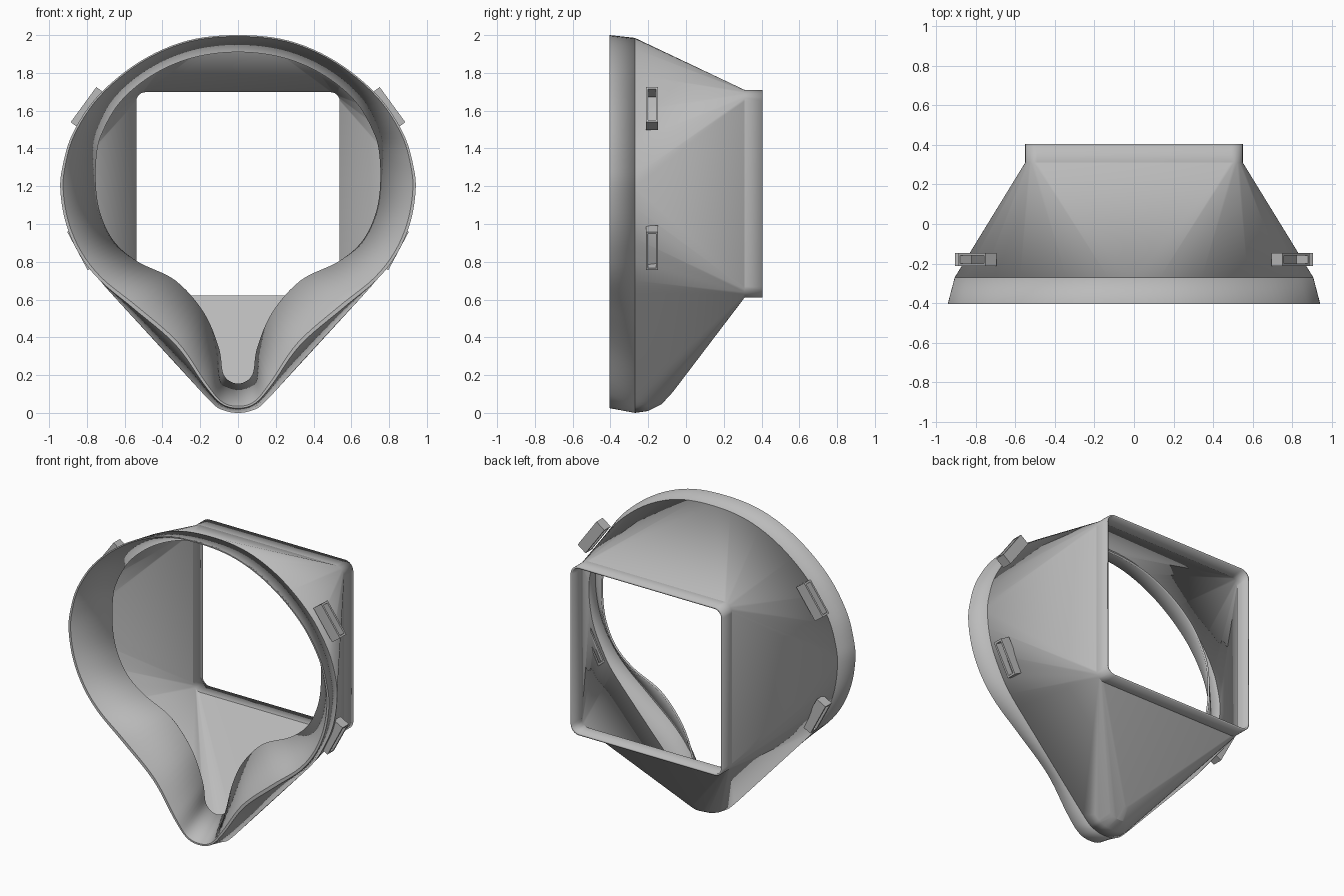
import bpy, bmesh, math
from mathutils import Vector, Matrix

cube = bpy.data.objects.get("Cube")
if cube:
    bpy.data.objects.remove(cube, do_unlink=True)

grey = bpy.data.materials.new("matte_grey")
grey.use_nodes = True
grey.diffuse_color = (0.5, 0.5, 0.5, 1)
grey.node_tree.nodes["Principled BSDF"].inputs["Base Color"].default_value = (0.5, 0.5, 0.5, 1)

FRONT, SHOULDER, NECK, BACK, SEAL = -0.405, -0.27, 0.31, 0.405, -0.22
WALL = 0.012


def finish(name, bm, wall=0.0, angle=25):
    """Turn a bmesh into a shaded object, optionally with wall thickness."""
    mesh = bpy.data.meshes.new(name)
    bm.to_mesh(mesh)
    bm.free()
    mesh.materials.append(grey)
    obj = bpy.data.objects.new(name, mesh)
    bpy.context.collection.objects.link(obj)
    bpy.ops.object.select_all(action='DESELECT')
    obj.select_set(True)
    bpy.context.view_layer.objects.active = obj
    bpy.ops.object.shade_smooth_by_angle(angle=math.radians(angle))
    if wall:
        mod = obj.modifiers.new("wall", 'SOLIDIFY')
        mod.thickness = wall
        mod.offset = -1
    return obj


def outline(half, steps=6):
    """Smooth closed outline through half-profile points, mirrored in x."""
    pts = [Vector(p) for p in half]
    flip = lambda p: Vector((-p.x, p.y))
    ext = [flip(pts[1])] + pts + [flip(pts[-2])]
    side = []
    for a, b, c, d in zip(ext, ext[1:], ext[2:], ext[3:]):
        for i in range(steps):
            t = i / steps
            side.append(0.5 * (2 * b + (c - a) * t + (2 * a - 5 * b + 4 * c - d) * t ** 2
                               + (3 * b - a - 3 * c + d) * t ** 3))
    side.append(pts[-1])
    return side + [flip(p) for p in side[-2:0:-1]]


def ring(bm, pts, y):
    return [bm.verts.new((p.x, y, p.y)) for p in pts]


# Outlines from top centre round to bottom centre
front = outline([(0, 2), (.27, 1.97), (.52, 1.86), (.74, 1.68), (.875, 1.48),
                 (.93, 1.3), (.94, 1.17), (.91, 1), (.84, .84), (.73, .7),
                 (.55, .55), (.33, .36), (.18, .15), (.09, .05), (0, .025)])
shoulder = outline([(0, 1.985), (.26, 1.955), (.5, 1.845), (.71, 1.665), (.84, 1.47),
                    (.895, 1.3), (.905, 1.17), (.88, 1), (.82, .85), (.73, .7),
                    (.53, .481), (.33, .263), (.14, .055), (.07, .012), (0, 0)])
opening = outline([(0, 1.91), (.24, 1.88), (.45, 1.79), (.62, 1.65), (.72, 1.48),
                   (.75, 1.35), (.75, 1.17), (.72, 1.03), (.65, .9), (.53, .8),
                   (.33, .7), (.18, .53), (.1, .34), (.075, .2), (0, .155)])

# Hood: taut skin from the shoulder outline to a rounded rectangular neck
bm = bmesh.new()
ring(bm, shoulder, SHOULDER)
for y, lift, narrow in ((-.2, .01, .95), (-.13, .045, .8), (-.07, .11, .6)):
    for p in shoulder:
        if p.y < .07:
            bm.verts.new((p.x * narrow, y, p.y + lift))
radius = .06
for sx, sz, start in ((1, 1, 0), (-1, 1, 90), (-1, -1, 180), (1, -1, 270)):
    for i in range(7):
        a = math.radians(start + 15 * i)
        bm.verts.new((sx * (.55 - radius) + radius * math.cos(a), NECK,
                      1.16 + sz * (.55 - radius) + radius * math.sin(a)))
bmesh.ops.convex_hull(bm, input=bm.verts[:])
bmesh.ops.recalc_face_normals(bm, faces=bm.faces[:])
caps = [f for f in bm.faces if all(v.co.y < SHOULDER + .001 for v in f.verts)
        or all(v.co.y > NECK - .001 for v in f.verts)]
bmesh.ops.delete(bm, geom=caps, context='FACES')
bmesh.ops.delete(bm, geom=[v for v in bm.verts if not v.link_faces], context='VERTS')
# Straight collar behind the neck
edge = [e for e in bm.edges if e.is_boundary and all(v.co.y > NECK - .001 for v in e.verts)]
new = bmesh.ops.extrude_edge_only(bm, edges=edge)["geom"]
for v in new:
    if isinstance(v, bmesh.types.BMVert):
        v.co.y = BACK
bmesh.ops.recalc_face_normals(bm, faces=bm.faces[:])
finish("hood", bm, WALL, 20)

# Face seal: rim folds over a narrow lip, then slopes back to the opening
bm = bmesh.new()
lip = [a.lerp(b, .08) for a, b in zip(front, opening)]
rings = [ring(bm, shoulder, SHOULDER), ring(bm, front, FRONT),
         ring(bm, lip, FRONT), ring(bm, opening, SEAL)]
n = len(front)
for a, b in zip(rings, rings[1:]):
    for i in range(n):
        j = (i + 1) % n
        bm.faces.new((a[i], a[j], b[j], b[i]))
bmesh.ops.recalc_face_normals(bm, faces=bm.faces[:])
bm.faces.ensure_lookup_table()
if bm.faces[0].normal.z < 0:
    bmesh.ops.reverse_faces(bm, faces=bm.faces[:])
finish("face_seal", bm, WALL, 35)


# Strap loops: slotted blocks standing on the sides
def strap_loop(name, centre, normal, side):
    depth = .07
    out = Vector((normal[0] * side, 0, normal[1])).normalized()
    back = Vector((0, 1, 0))
    along = back.cross(out)
    mid = Vector((centre[0] * side, -.18, centre[1])) - out * depth / 2
    bm = bmesh.new()
    bmesh.ops.create_cube(bm, size=1)
    bmesh.ops.scale(bm, vec=(.23, .066, depth), verts=bm.verts[:])
    ends = [f for f in bm.faces if abs(f.normal.z) > .9]
    bmesh.ops.inset_individual(bm, faces=ends, thickness=.018)
    loops = [e for f in ends for e in f.edges]
    bmesh.ops.delete(bm, geom=ends, context='FACES_ONLY')
    bmesh.ops.bridge_loops(bm, edges=loops)
    bmesh.ops.recalc_face_normals(bm, faces=bm.faces[:])
    bm.transform(Matrix.Translation(mid) @ Matrix((along, back, out)).transposed().to_4x4())
    finish(name, bm)


for side, word in ((1, "left"), (-1, "right")):
    strap_loop("upper_strap_loop_" + word, (.818, 1.632), (.81, .59), side)
    strap_loop("lower_strap_loop_" + word, (.85, .857), (.88, -.47), side)
